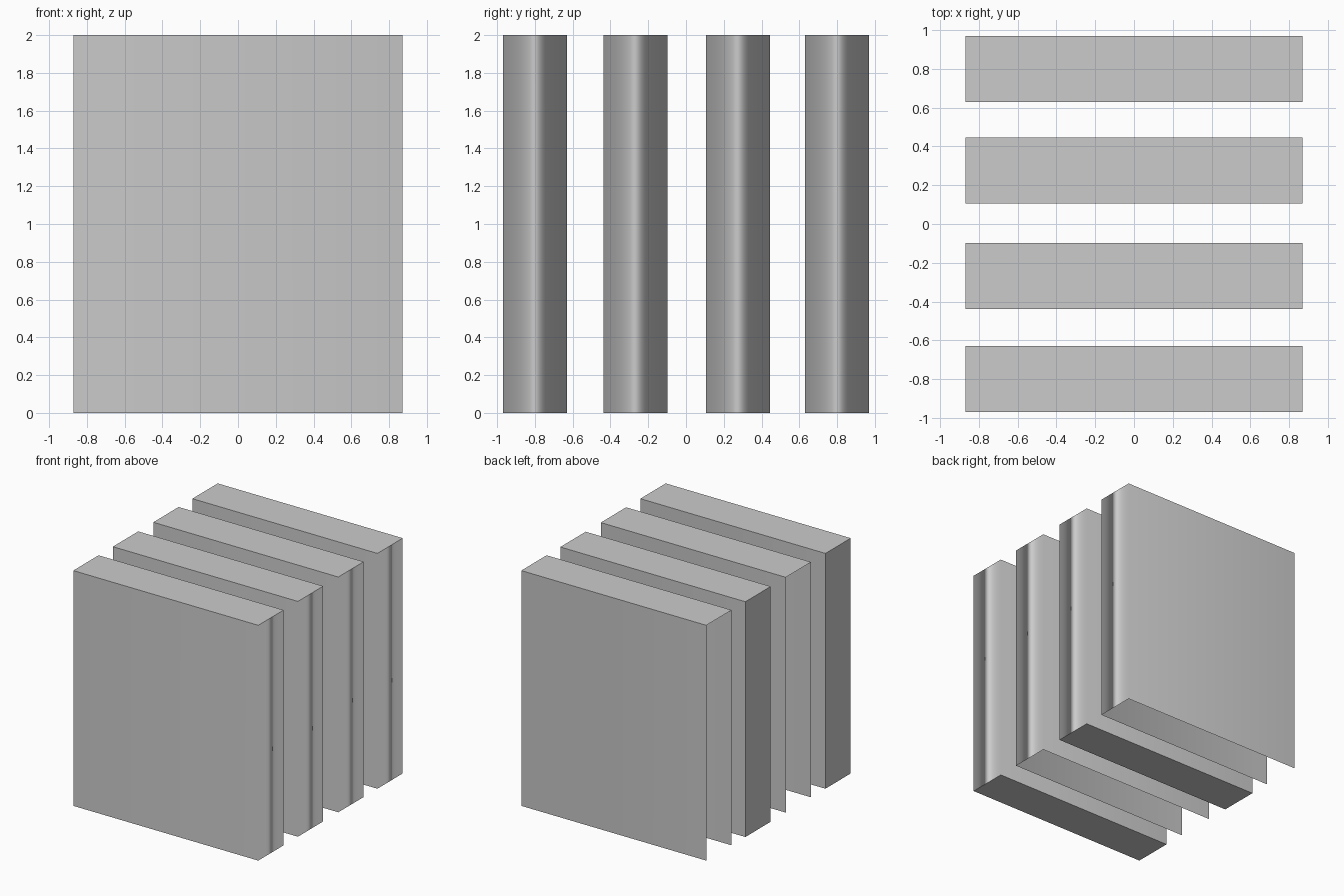
import bpy, bmesh
from mathutils import Matrix, Vector

cube = bpy.data.objects.get("Cube")
if cube:
    bpy.data.objects.remove(cube, do_unlink=True)

# Single plain grey
grey = bpy.data.materials.new("plain_grey")
grey.use_nodes = True
grey.diffuse_color = (0.6, 0.6, 0.6, 1)
grey.node_tree.nodes["Principled BSDF"].inputs["Base Color"].default_value = (0.6, 0.6, 0.6, 1)

WIDTH, DEPTH, HEIGHT = 1.74, 0.34, 2.0


def make_slab(name, y, is_open):
    """Upright slab; an open one has no underside and no -x end."""
    bm = bmesh.new()
    bmesh.ops.create_cube(bm, size=1)
    bmesh.ops.transform(bm, verts=bm.verts, matrix=Matrix.Translation((0, y, HEIGHT / 2))
                        @ Matrix.Diagonal((WIDTH, DEPTH, HEIGHT, 1)))
    bm.normal_update()
    if is_open:
        gone = [f for f in bm.faces if f.normal.x < -0.5 or f.normal.z < -0.5]
        bmesh.ops.delete(bm, geom=gone, context='FACES')

    # Only the two upright +x corners are shaded smooth
    for f in bm.faces:
        f.smooth = True
    for e in bm.edges:
        a, b = (v.co for v in e.verts)
        upright = abs(a.z - b.z) > 1
        e.smooth = upright and a.x > 0

    mesh = bpy.data.meshes.new(name)
    bm.to_mesh(mesh)
    bm.free()
    mesh.materials.append(grey)
    obj = bpy.data.objects.new(name, mesh)
    bpy.context.collection.objects.link(obj)

    # Broad faces dominate the shading at the smooth corners
    mod = obj.modifiers.new("area_normals", 'WEIGHTED_NORMAL')
    mod.mode = 'FACE_AREA'
    mod.keep_sharp = True


# Four slabs from front to back, closed and open in turn
make_slab("front_slab", -0.80, False)
make_slab("front_middle_slab", -0.268, True)
make_slab("back_middle_slab", 0.275, False)
make_slab("back_slab", 0.80, True)
